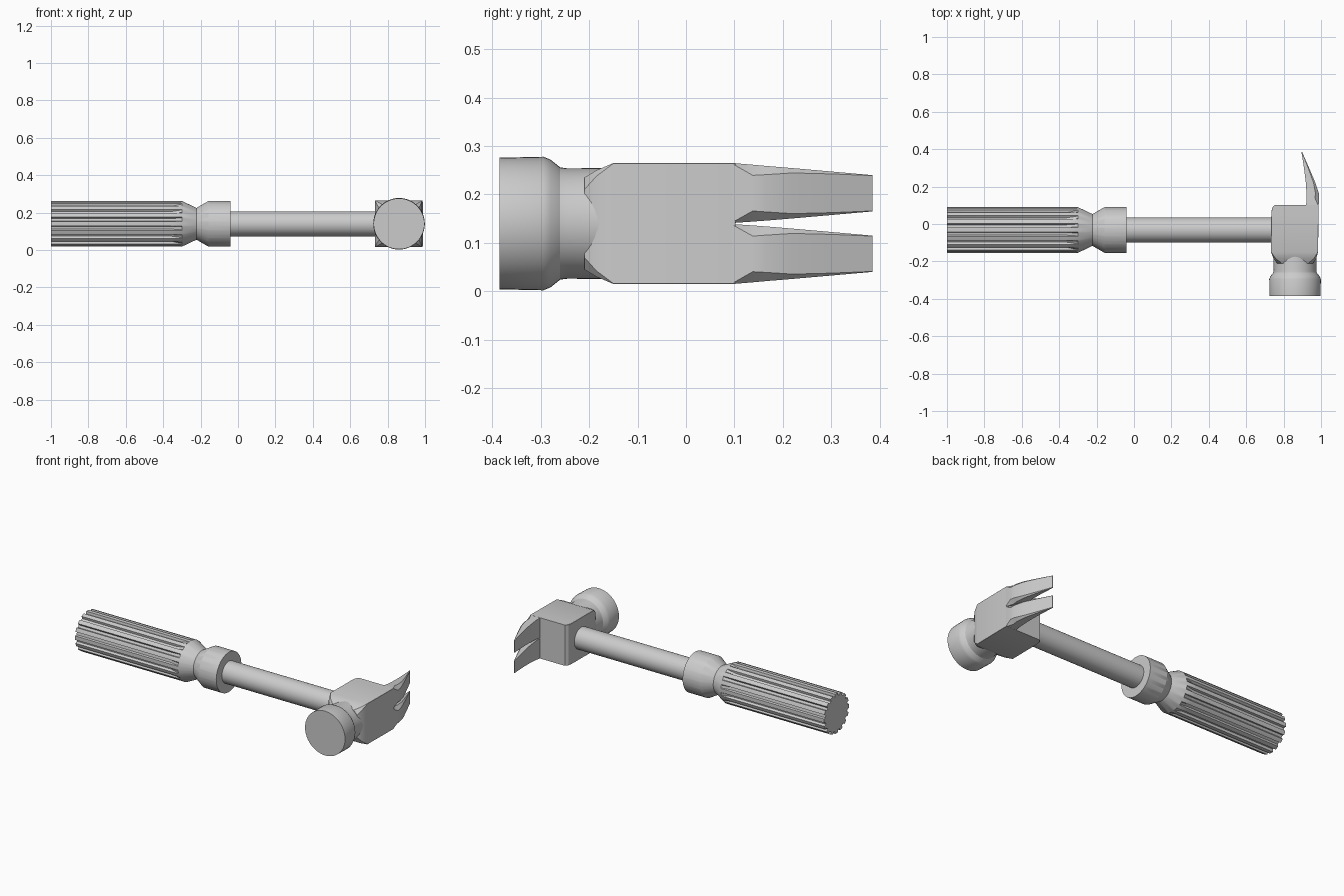
import bpy, bmesh
from math import sin, cos, radians, tau

if "Cube" in bpy.data.objects:
    bpy.data.objects.remove(bpy.data.objects["Cube"])

AXIS_Y, AXIS_Z = -0.032, 0.14      # handle centreline
HEAD_X = 0.861                     # head centreline


def loft(name, shells, angle=30):
    """Skin each list of equal-length rings into a closed, capped shell."""
    bm = bmesh.new()
    for rings in shells:
        vs = [[bm.verts.new(p) for p in r] for r in rings]
        n = len(vs[0])
        for a, b in zip(vs, vs[1:]):
            for i in range(n):
                j = (i + 1) % n
                bm.faces.new((a[i], a[j], b[j], b[i]))
        bm.faces.new(vs[0][::-1])
        bm.faces.new(vs[-1])
    bmesh.ops.recalc_face_normals(bm, faces=bm.faces)
    me = bpy.data.meshes.new(name)
    bm.to_mesh(me)
    bm.free()
    ob = bpy.data.objects.new(name, me)
    bpy.context.collection.objects.link(ob)
    bpy.ops.object.select_all(action='DESELECT')
    ob.select_set(True)
    bpy.context.view_layer.objects.active = ob
    bpy.ops.object.shade_smooth_by_angle(angle=radians(angle))
    return ob


def ring_x(x, r, depth=0.0, flutes=16):
    """Ring around the handle axis, with optional grooves."""
    pts = []
    for k in range(flutes):
        for f, d in ((0.0, 0), (0.25, 0), (0.5, 0), (0.58, 1), (0.92, 1)):
            a = (k + f - 0.25) * tau / flutes
            rr = r - d * depth
            pts.append((x, AXIS_Y + rr * cos(a), AXIS_Z + rr * sin(a)))
    return pts


def ring_y(y, r, n=48):
    return [(HEAD_X + r * cos(i * tau / n), y, AXIS_Z + r * sin(i * tau / n))
            for i in range(n)]


# Fluted grip with waist and collar
grip = [(-1.0, 0.122, 0.015), (-0.36, 0.122, 0.015), (-0.30, 0.122, 0),
        (-0.222, 0.085, 0), (-0.158, 0.122, 0), (-0.04, 0.122, 0)]
loft("grip", [[ring_x(*g) for g in grip]])

# Shaft
loft("shaft", [[ring_x(-0.06, 0.067), ring_x(0.76, 0.067)]])

# Striking face, flare and neck
face = [(-0.385, 0.136), (-0.295, 0.138), (-0.28, 0.132), (-0.26, 0.116),
        (-0.245, 0.114), (-0.10, 0.115)]
loft("striking_face", [[ring_y(*f) for f in face]])


# Head block, tapering towards the neck
def block_ring(y, x0, x1, h, c):
    z0, z1 = AXIS_Z - h, AXIS_Z + h
    return [(x0 + c, y, z0), (x1 - c, y, z0), (x1, y, z0 + c), (x1, y, z1 - c),
            (x1 - c, y, z1), (x0 + c, y, z1), (x0, y, z1 - c), (x0, y, z0 + c)]


block = [(-0.21, 0.765, 0.957, 0.095, 0.025), (-0.185, 0.746, 0.974, 0.110, 0.012),
         (-0.15, 0.732, 0.984, 0.125, 0.001), (0.06, 0.734, 0.987, 0.125, 0.001),
         (0.085, 0.738, 0.987, 0.125, 0.001), (0.102, 0.752, 0.987, 0.125, 0.001)]
loft("head_block", [[block_ring(*b) for b in block]])

# Claw: y, inner x, outer x, slit half width, outer half width, edge chamfer
claw = [(0.095, 0.920, 0.987, 0.001, 0.125, 0.001),
        (0.138, 0.923, 0.990, 0.004, 0.1215, 0.022),
        (0.165, 0.922, 0.988, 0.006, 0.119, 0.018),
        (0.22, 0.919, 0.970, 0.0105, 0.1145, 0.010),
        (0.30, 0.909, 0.936, 0.0175, 0.1075, 0.005),
        (0.385, 0.895, 0.899, 0.025, 0.100, 0.001)]


def claw_ring(y, xi, xo, zi, zo, c, side):
    pts = [(xi, zi), (xo - c, zi), (xo, zi + c), (xo, zo - c), (xo - c, zo), (xi, zo)]
    return [(x, y, AXIS_Z + side * z) for x, z in pts]


loft("claw", [[claw_ring(*c, side) for c in claw] for side in (1, -1)], 35)
